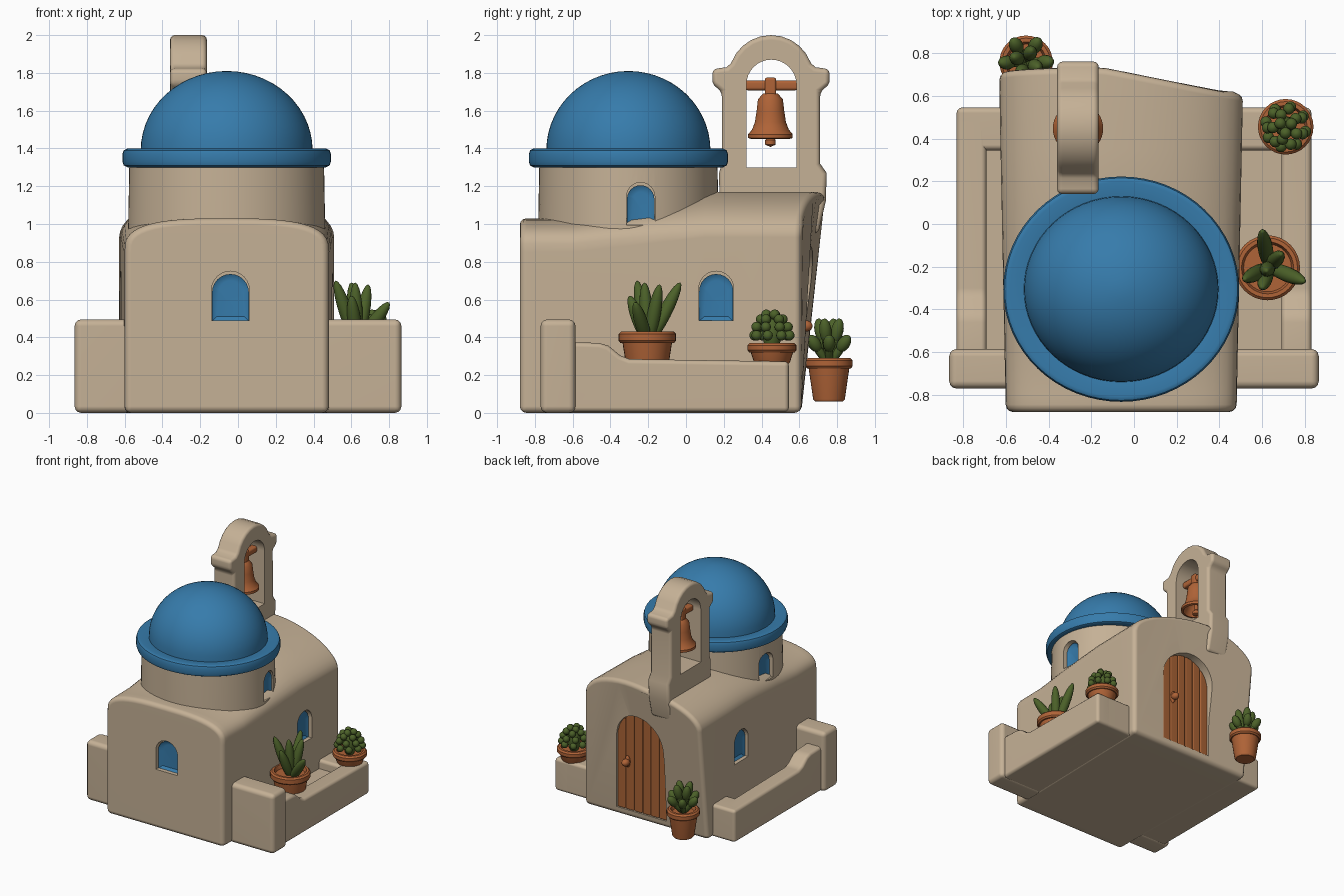
import bpy, bmesh, math
from mathutils import Matrix, Vector

if "Cube" in bpy.data.objects:
    bpy.data.objects.remove(bpy.data.objects["Cube"])


def mat(name, rgb):
    m = bpy.data.materials.new(name)
    m.diffuse_color = (*rgb, 1)
    m.use_nodes = True
    m.node_tree.nodes["Principled BSDF"].inputs["Base Color"].default_value = m.diffuse_color
    return m


STONE = mat("sand plaster", (0.56, 0.44, 0.305))
BLUE = mat("dome blue", (0.037, 0.20, 0.41))
CLAY = mat("terracotta", (0.43, 0.125, 0.038))
WOOD = mat("door wood", (0.40, 0.125, 0.036))
GREEN = mat("plant green", (0.072, 0.12, 0.022))
cutters = []


def finish(name, bm, m, bevel=0.0):
    bmesh.ops.recalc_face_normals(bm, faces=bm.faces)
    me = bpy.data.meshes.new(name)
    bm.to_mesh(me)
    bm.free()
    ob = bpy.data.objects.new(name, me)
    bpy.context.collection.objects.link(ob)
    if m:
        me.materials.append(m)
    if bevel:
        b = ob.modifiers.new("round", 'BEVEL')
        b.width, b.segments, b.limit_method, b.angle_limit = bevel, 3, 'ANGLE', math.radians(40)
    return ob


def prism(name, pts, a, b, axis, m, bevel=0.0, inset=0.0):
    """Extrude an outline (u, z) from a to b along the x or y axis."""
    bm = bmesh.new()
    rings = [[bm.verts.new((h, u, z) if axis == 'x' else (u, h, z)) for u, z in pts] for h in (a, b)]
    front = bm.faces.new(rings[0])
    bm.faces.new(rings[1])
    for i in range(len(pts)):
        j = (i + 1) % len(pts)
        bm.faces.new((rings[0][i], rings[0][j], rings[1][j], rings[1][i]))
    if inset:
        bmesh.ops.recalc_face_normals(bm, faces=bm.faces)
        bmesh.ops.inset_region(bm, faces=[front], thickness=inset)
        for v in front.verts:
            v.co.y += 0.02
    return finish(name, bm, m, bevel)


def box(name, x, y, z, m, bevel=0.03):
    return prism(name, [(y[0], z[0]), (y[1], z[0]), (y[1], z[1]), (y[0], z[1])], x[0], x[1], 'x', m, bevel)


def arch(w, z0, z1, c=0.0, n=12):
    r = w / 2
    return [(c - r, z0), (c + r, z0)] + [
        (c + r * math.cos(math.pi * i / n), z1 - r + r * math.sin(math.pi * i / n)) for i in range(n + 1)]


def lathe(name, prof, x, y, m, seg=40, sy=1.0):
    bm = bmesh.new()
    vs = [bm.verts.new((r, 0, z)) for r, z in prof]
    es = [bm.edges.new(p) for p in zip(vs, vs[1:])]
    bmesh.ops.spin(bm, geom=vs + es, cent=(0, 0, 0), axis=(0, 0, 1), angle=2 * math.pi, steps=seg)
    bmesh.ops.remove_doubles(bm, verts=bm.verts, dist=0.0005)
    bm.transform(Matrix.Translation((x, y, 0)) @ Matrix.Diagonal((1, sy, 1, 1)))
    return finish(name, bm, m)


def cut(target, cutter):
    cutter.hide_render = True
    cutters.append(cutter)
    b = target.modifiers.new("cut", 'BOOLEAN')
    b.object, b.operation, b.solver = cutter, 'DIFFERENCE', 'EXACT'


def window(name, target, pos, deg, w, z0, z1):
    """Recess in the wall with a blue frame and a sunk pane."""
    M = Matrix.Translation((*pos, 0)) @ Matrix.Rotation(math.radians(deg), 4, 'Z')
    c = prism(name + "_cutter", arch(w + 0.015, z0, z1 + 0.015), -0.12, 0.07, 'y', None)
    c.data.transform(M)
    cut(target, c)
    f = prism(name, arch(w + 0.01, z0 - 0.005, z1), 0.03, 0.09, 'y', BLUE, 0, 0.035)
    f.data.transform(M)


# Chapel body: rounded front growing into a taller vault with a leaning back wall
bm = bmesh.new()
rings = []
for y in (-0.88, -0.8, -0.6, -0.35, -0.1, 0.1, 0.35, 0.61):
    t = min(1, max(0, (y + 0.6) / 0.7))
    half = 0.54 + 0.03 * (y + 0.88) / 1.5
    e, h, n = 0.85 + 0.08 * t, 0.18 + 0.06 * t, 3 - t
    prof = [(-1, 0), (1, 0)]
    for i in range(25):
        a = math.pi * i / 24
        c, s = math.cos(a), max(0, math.sin(a))
        prof.append((math.copysign(abs(c) ** (2 / n), c), e + h * s ** (2 / n)))
    ring = []
    for u, z in prof:
        x = -0.06 + u * half
        lean = 0.12 * z / 1.1 * min(1, max(0, (0.5 - x) / 0.66)) if y > 0.6 else 0
        ring.append(bm.verts.new((x, y + lean, z)))
    rings.append(ring)
for r0, r1 in zip(rings, rings[1:]):
    for i in range(len(r0)):
        j = (i + 1) % len(r0)
        bm.faces.new((r0[i], r0[j], r1[j], r1[i]))
bm.faces.new(rings[0])
bm.faces.new(rings[-1])
body = finish("chapel_body", bm, STONE, 0.035)

# Drum and dome
drum = lathe("drum", [(0, 0.8), (0.525, 0.8), (0.52, 1.1), (0.515, 1.33), (0, 1.33)], -0.06, -0.305, STONE, 64, 0.915)
dome = [(0.455 * math.cos(math.pi / 2 * i / 14), 1.39 + 0.42 * math.sin(math.pi / 2 * i / 14)) for i in range(14, -1, -1)]
dome[0] = (0, 1.81)
lathe("dome", dome + [(0.525, 1.40), (0.545, 1.39), (0.552, 1.37), (0.552, 1.33), (0.545, 1.31), (0.525, 1.30), (0, 1.30)],
      -0.06, -0.305, BLUE, 64, 0.955)

# Windows
window("front_window", body, (-0.04, -0.88), 0, 0.185, 0.49, 0.735)
window("right_window", body, (0.503, 0.16), 90, 0.17, 0.49, 0.735)
window("left_window", body, (-0.623, 0.16), -90, 0.17, 0.49, 0.735)
window("right_drum_window", drum, (0.457, -0.24), 90, 0.135, 0.995, 1.205)
window("left_drum_window", drum, (-0.577, -0.24), -90, 0.135, 0.995, 1.205)

# Plank door in a recess of the back wall
DW, DT, DX = 0.46, 0.88, -0.02
cut(body, prism("door_cutter", arch(DW, 0.06, DT, DX, 24), 0.57, 0.95, 'y', None))
prism("door_back", arch(DW, 0.055, DT, DX, 24), 0.55, 0.58, 'y', WOOD)
N = 6
for k in range(N):
    u0, u1 = (-DW / 2 + DW * (k + q) / N for q in (0.03, 0.97))
    top = [(u1 + (u0 - u1) * i / 4) for i in range(5)]
    pts = [(DX + u0, 0.06), (DX + u1, 0.06)]
    pts += [(DX + u, DT - DW / 2 + math.sqrt(max(0, (DW / 2) ** 2 - u * u))) for u in top]
    prism(f"door_plank_{k}", pts, 0.57, 0.605, 'y', WOOD, 0.008)


def blobs(name, items, m):
    """Ellipsoids given as (base, tip, radius)."""
    bm = bmesh.new()
    for a, b, r in items:
        a, b = Vector(a), Vector(b)
        d = b - a
        M = Matrix.Translation((a + b) / 2) @ d.to_track_quat('Z', 'Y').to_matrix().to_4x4()
        M = M @ Matrix.Diagonal((r, r, d.length / 2, 1))
        bmesh.ops.create_uvsphere(bm, u_segments=14, v_segments=10, radius=1, matrix=M)
    return finish(name, bm, m)


blobs("door_knob", [((0.11, 0.60, 0.46), (0.11, 0.67, 0.46), 0.03), ((0.11, 0.60, 0.41), (0.11, 0.615, 0.51), 0.022)], CLAY)

# Side terraces: front pier, stepped outer wall, back wall and sunken floor
for side, s, inner in (("right", 1, 0.44), ("left", -1, 0.56)):
    def span(a, b):
        return sorted((s * a, s * b))
    box(side + "_pier", span(inner, 0.865), (-0.77, -0.585), (0, 0.495), STONE, 0.035)
    x = span(0.69, 0.83)
    prism(side + "_terrace_wall", [(-0.62, 0.005), (0.545, 0.005), (0.545, 0.272), (-0.3, 0.285), (-0.35, 0.305),
                                   (-0.41, 0.355), (-0.46, 0.37), (-0.62, 0.375)], x[0], x[1], 'x', STONE, 0.025)
    box(side + "_terrace_back", span(inner, 0.83), (0.345, 0.545), (0.005, 0.273), STONE, 0.025)
    box(side + "_terrace_floor", span(inner, 0.75), (-0.6, 0.4), (0.005, 0.2), STONE, 0)

# Bell arch
out = [(0.18, 0.95), (0.70, 0.95), (0.74, 1.12), (0.745, 1.27), (0.71, 1.32), (0.71, 1.70), (0.76, 1.74), (0.76, 1.82), (0.685, 1.83)]
out += [(0.45 + 0.225 * math.cos(math.radians(a)), 1.775 + 0.225 * math.sin(math.radians(a))) for a in range(20, 161, 14)]
out += [(0.215, 1.83), (0.14, 1.82), (0.14, 1.74), (0.19, 1.70), (0.19, 1.32), (0.175, 1.27)]
tower = prism("bell_arch", out, -0.36, -0.165, 'x', STONE, 0.025)
cut(tower, prism("bell_arch_cutter", arch(0.265, 1.3, 1.87, 0.452, 16), -0.5, 0.0, 'x', None))

# Bell with yoke and clapper
BX, BY = -0.262, 0.447
lathe("bell", [(0, 1.695), (0.04, 1.69), (0.066, 1.66), (0.073, 1.60), (0.082, 1.54), (0.097, 1.50), (0.118, 1.475),
               (0.118, 1.455), (0.10, 1.45), (0.07, 1.52), (0, 1.58)], BX, BY, CLAY)
lathe("clapper", [(0, 1.60), (0.012, 1.60), (0.014, 1.46), (0.028, 1.445), (0.028, 1.42), (0, 1.408)], BX, BY, CLAY, 16)
box("bell_yoke", (BX - 0.028, BX + 0.028), (0.31, 0.595), (1.708, 1.76), CLAY, 0.015)
box("bell_hanger", (BX - 0.035, BX + 0.035), (BY - 0.03, BY + 0.03), (1.67, 1.775), CLAY, 0.012)


# Flower pots
def pot(name, x, y, r, z0, z1, rim, taper):
    b = r * 0.86
    lathe(name, [(0, z0), (b * taper - 0.012, z0), (b * taper, z0 + 0.012), (b, z1 - rim), (r - 0.01, z1 - rim),
                 (r, z1 - rim + 0.012), (r, z1 - 0.012), (r - 0.012, z1), (r - 0.03, z1), (r - 0.04, z1 - 0.03), (0, z1 - 0.03)],
          x, y, CLAY, 32)


pot("tall_plant_pot", 0.625, -0.205, 0.152, 0.19, 0.43, 0.06, 0.8)
pot("bead_plant_pot", 0.71, 0.455, 0.13, 0.255, 0.37, 0.05, 0.85)
pot("door_plant_pot", -0.505, 0.757, 0.125, 0.06, 0.29, 0.055, 0.78)

# Tall leaf plant
c = (0.63, -0.2, 0.36)
blobs("tall_plant", [(c, t, 0.036) for t in ((0.515, -0.26, 0.70), (0.62, -0.22, 0.69), (0.60, -0.03, 0.69),
                                             (0.69, -0.14, 0.68), (0.80, -0.27, 0.585), (0.60, -0.30, 0.62))], GREEN)
# Bead plant: ring layers of small balls
beads = []
for n, r, z in ((8, 0.095, 0.41), (7, 0.085, 0.455), (5, 0.06, 0.495), (3, 0.03, 0.52)):
    for i in range(n):
        a = 2 * math.pi * i / n + z * 9
        p = Vector((0.71 + r * math.cos(a), 0.455 + r * math.sin(a), z))
        beads.append((p - Vector((0, 0, 0.027)), p + Vector((0, 0, 0.027)), 0.027))
beads.append(((0.71, 0.455, 0.32), (0.71, 0.455, 0.52), 0.05))
blobs("bead_plant", beads, GREEN)
# Door plant: fat pads leaning outwards
pads = []
for n, r, z in ((6, 0.115, 0.40), (4, 0.06, 0.485)):
    for i in range(n):
        a = 2 * math.pi * i / n + 0.3 + n
        b = Vector((-0.505, 0.757, 0.25))
        tip = Vector((b.x + r * math.cos(a), b.y + r * math.sin(a), z))
        pads += [(b, tip, 0.022), (b.lerp(tip, 0.5), tip + (tip - b) * 0.06, 0.033)]
blobs("door_plant", pads, GREEN)

# Apply modifiers, drop cutters, smooth shading with sharp corners kept
bpy.ops.object.select_all(action='DESELECT')
keep = [o for o in bpy.context.scene.objects if o not in cutters]
for o in keep:
    o.select_set(True)
bpy.context.view_layer.objects.active = keep[0]
bpy.ops.object.convert(target='MESH')
for o in cutters:
    bpy.data.objects.remove(o)
bpy.ops.object.shade_smooth_by_angle(angle=math.radians(38))
for o in keep:
    o.modifiers.new("even shading", 'WEIGHTED_NORMAL').keep_sharp = True
